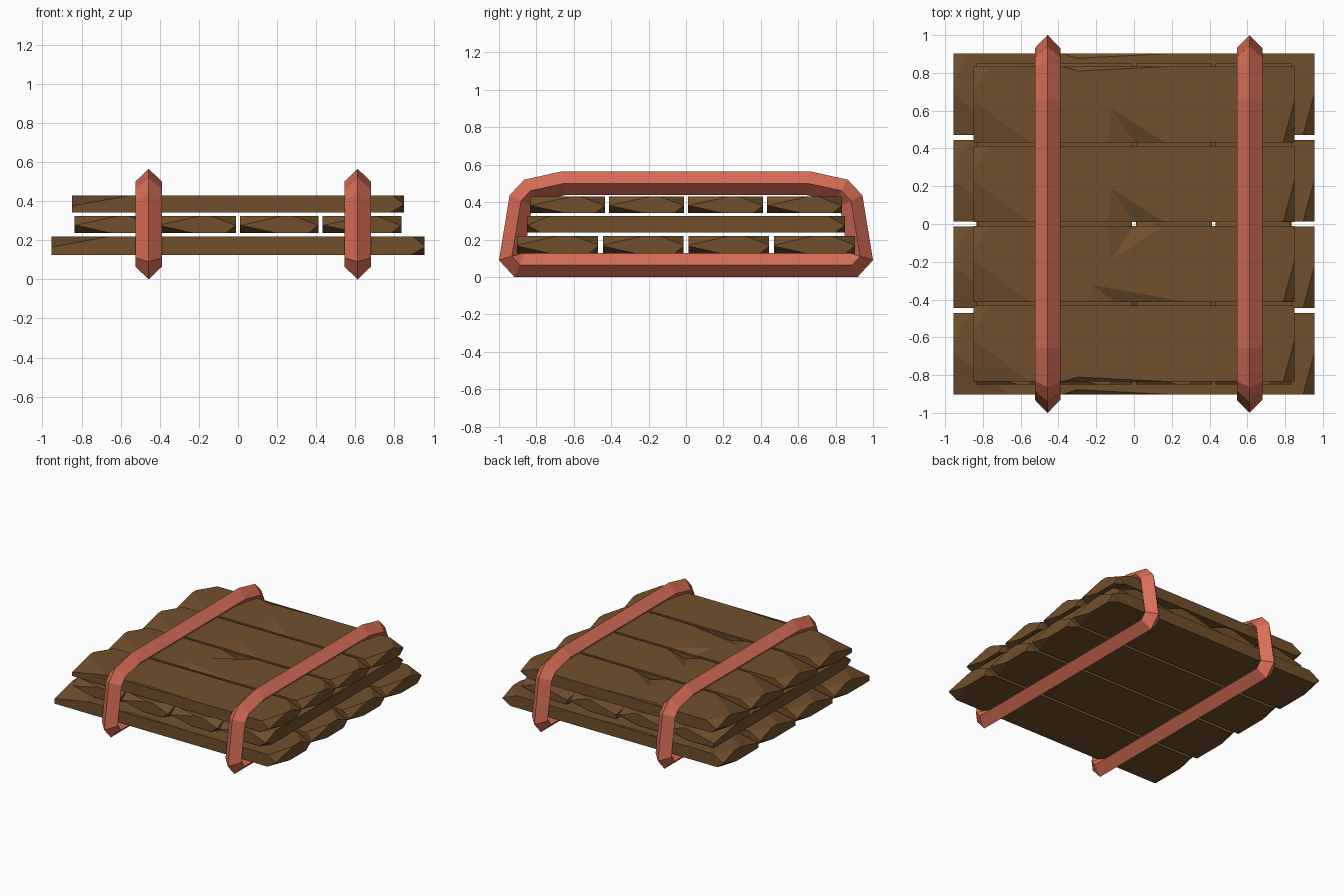
import bpy, bmesh, math
from mathutils import Vector

if "Cube" in bpy.data.objects:
    bpy.data.objects.remove(bpy.data.objects["Cube"])


def material(name, rgb):
    m = bpy.data.materials.new(name)
    m.diffuse_color = (*rgb, 1)
    m.use_nodes = True
    m.node_tree.nodes["Principled BSDF"].inputs["Base Color"].default_value = m.diffuse_color
    return m


WOOD = material("brown wood", (0.165, 0.078, 0.025))
STRAP = material("coral strap", (0.70, 0.158, 0.093))


def finish(name, bm, mat):
    bmesh.ops.recalc_face_normals(bm, faces=bm.faces[:])
    me = bpy.data.meshes.new(name)
    bm.to_mesh(me)
    bm.free()
    me.materials.append(mat)
    ob = bpy.data.objects.new(name, me)
    bpy.context.collection.objects.link(ob)
    return ob


def chip(bm, corner, inward, size):
    """Slice one corner off; size = distance of the cut along x, y, z."""
    c = Vector(corner)
    n = Vector([-inward[k] / size[k] for k in range(3)]).normalized()
    p = c + Vector((inward[0] * size[0], 0, 0))
    geom = bm.verts[:] + bm.edges[:] + bm.faces[:]
    bmesh.ops.bisect_plane(bm, geom=geom, plane_co=p, plane_no=n, clear_outer=True)
    edges = [e for e in bm.edges if e.is_boundary]
    if edges:
        bmesh.ops.holes_fill(bm, edges=edges, sides=0)


# Notch in a long top edge: start, deep point, inner point (x, depth in y), end, drop
LONG = (-0.38, -0.32, (-0.3, 0.025), 0.2, 0.025)
VEE = (-0.14, 0.0, (-0.12, 0.18), 0.16, 0.04)
WEDGE = (-0.24, -0.1, (-0.22, 0.09), 0.28, 0.03)

# End chips: x side, y side, z side, size
CHIPS = [
    (-1, -1, 1, (0.30, 0.22, 0.055)),
    (-1, 1, 1, (0.09, 0.14, 0.05)),
    (-1, 1, -1, (0.05, 0.16, 0.04)),
    (1, -1, 1, (0.06, 0.22, 0.05)),
    (1, 1, 1, (0.12, 0.13, 0.05)),
    (1, -1, -1, (0.07, 0.18, 0.04)),
    (1, 1, -1, (0.07, 0.05, 0.04)),
]


def plank(name, length, width, thick, notch_front, notch_back):
    """Plank along x, resting on z = 0, centred in x and y."""
    bm = bmesh.new()
    hx, hy = length / 2, width / 2
    V = lambda x, y, z: bm.verts.new((x, y, z))
    bottom = [V(-hx, -hy, 0), V(hx, -hy, 0), V(hx, hy, 0), V(-hx, hy, 0)]
    top = [V(-hx, -hy, thick), V(hx, -hy, thick), V(hx, hy, thick), V(-hx, hy, thick)]

    def side(s, notch):
        a, d, i, b, drop = notch
        va, vb = V(a, s * hy, thick), V(b, s * hy, thick)
        vd, vi = V(d, s * hy, thick - drop), V(i[0], s * (hy - i[1]), thick)
        bm.faces.new((va, vd, vi))
        bm.faces.new((vd, vb, vi))
        return va, vd, vb, vi

    fa, fd, fb, fi = side(-1, notch_front)
    ba, bd, bb, bi = side(1, notch_back)
    bm.faces.new((top[0], fa, fi, fb, top[1], top[2], bb, bi, ba, top[3]))
    bm.faces.new((bottom[0], bottom[1], top[1], fb, fd, fa, top[0]))
    bm.faces.new((bottom[2], bottom[3], top[3], ba, bd, bb, top[2]))
    bm.faces.new((bottom[1], bottom[2], top[2], top[1]))
    bm.faces.new((bottom[3], bottom[0], top[0], top[3]))
    bm.faces.new(bottom)
    bmesh.ops.triangulate(bm, faces=bm.faces[:])
    for sx, sy, sz, size in CHIPS:
        chip(bm, (sx * hx, sy * hy, thick if sz > 0 else 0), (-sx, -sy, -sz), size)
    return finish(name, bm, WOOD)


# Three crossed layers of four planks
NOTCHES = [(LONG, VEE), (WEDGE, VEE), (VEE, WEDGE), (VEE, LONG)]
LAYERS = [  # name, length, total width, gap, z, thickness, turned
    ("bottom_plank", 1.91, 1.805, 0.025, 0.125, 0.095, False),
    ("middle_plank", 1.70, 1.67, 0.02, 0.238, 0.087, True),
    ("top_plank", 1.70, 1.67, 0.02, 0.343, 0.087, False),
]
for name, length, total, gap, z, thick, turned in LAYERS:
    w = (total - 3 * gap) / 4
    for k in range(4):
        ob = plank(f"{name}_{k + 1}", length, w, thick, *NOTCHES[k])
        off = -total / 2 + w / 2 + k * (w + gap)
        if turned:
            ob.rotation_euler.z = -math.pi / 2
            ob.location = (off, 0, z)
        else:
            ob.location = (0, off, z)


# Straps: closed loop in y-z with a diamond cross-section
HALF = [(0.66, 0.565), (0.865, 0.52), (0.943, 0.437), (1.0, 0.09), (0.918, 0.0)]
LOOP = [Vector(p) for p in HALF] + [Vector((-y, z)) for y, z in reversed(HALF)]


def inset(loop, d):
    out = []
    for k, p in enumerate(loop):
        e1 = (p - loop[k - 1]).normalized()
        e2 = (loop[(k + 1) % len(loop)] - p).normalized()
        n1, n2 = Vector((-e1.y, e1.x)), Vector((-e2.y, e2.x))
        out.append(p - d * (n1 + n2) / (1 + n1.dot(n2)))
    return out


def strap(name, x):
    bm = bmesh.new()
    rings = []
    for dx, depth in ((0, 0), (0.068, 0.065), (0, 0.128), (-0.068, 0.065)):
        rings.append([bm.verts.new((x + dx, p.x, p.y)) for p in inset(LOOP, -(-depth))])
    n = len(LOOP)
    for r in range(4):
        a, b = rings[r], rings[(r + 1) % 4]
        for k in range(n):
            j = (k + 1) % n
            bm.faces.new((a[k], a[j], b[j], b[k]))
    return finish(name, bm, STRAP)


strap("left_strap", -0.457)
strap("right_strap", 0.612)
